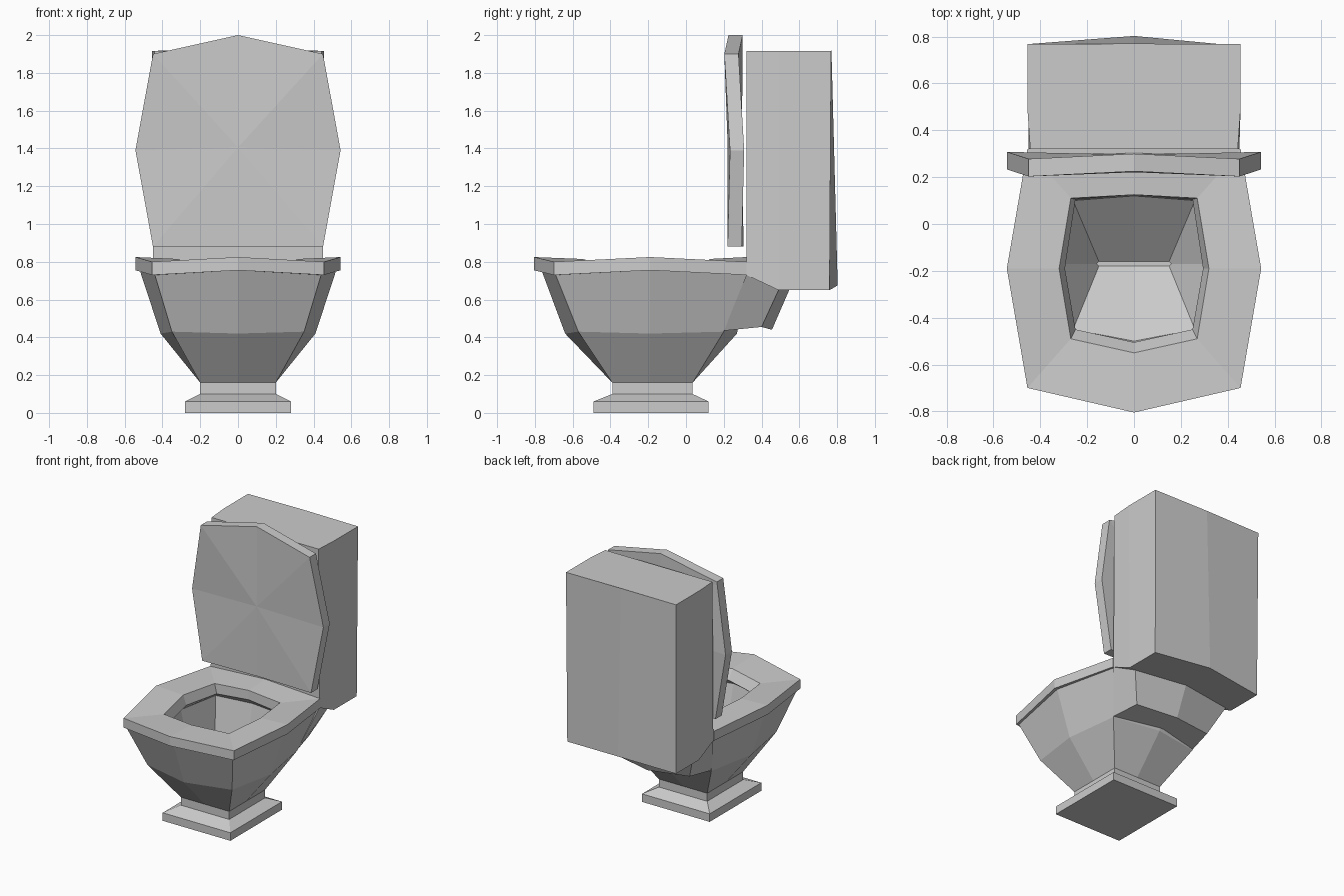
import bpy
import bmesh

cube = bpy.data.objects.get("Cube")
if cube:
    bpy.data.objects.remove(cube)

# Single ceramic colour
ceramic = bpy.data.materials.new("grey_ceramic")
ceramic.use_nodes = True
GREY = (0.6, 0.6, 0.6, 1)
ceramic.diffuse_color = GREY
ceramic.node_tree.nodes["Principled BSDF"].inputs["Base Color"].default_value = GREY


def loft(name, rings, cap_start=True, cap_end=True):
    """Skin a stack of equal-length point rings into a flat-shaded part."""
    bm = bmesh.new()
    loops = [[bm.verts.new(p) for p in ring] for ring in rings]
    for low, high in zip(loops, loops[1:]):
        for i in range(len(low)):
            j = (i + 1) % len(low)
            bm.faces.new((low[i], low[j], high[j], high[i]))
    if cap_start:
        bm.faces.new(loops[0])
    if cap_end:
        bm.faces.new(loops[-1])
    bmesh.ops.recalc_face_normals(bm, faces=bm.faces)
    mesh = bpy.data.meshes.new(name)
    bm.to_mesh(mesh)
    bm.free()
    mesh.materials.append(ceramic)
    obj = bpy.data.objects.new(name, mesh)
    bpy.context.collection.objects.link(obj)
    return obj


def box_ring(x, front, back, z):
    return [(-x, front, z), (x, front, z), (x, back, z), (-x, back, z)]


def bulged_ring(x, x_mid, front, front_mid, back, back_mid, z, z_mid, y_mid=-0.19):
    """Four corners with a pushed-out point between each pair."""
    return [(-x, front, z), (0, front_mid, z_mid), (x, front, z), (x_mid, y_mid, z_mid),
            (x, back, z), (0, back_mid, z_mid), (-x, back, z), (-x_mid, y_mid, z_mid)]


# Stepped foot
loft("foot", [
    box_ring(0.28, -0.49, 0.12, 0),
    box_ring(0.28, -0.49, 0.12, 0.06),
    box_ring(0.2, -0.39, 0.035, 0.1),
    box_ring(0.2, -0.39, 0.035, 0.16),
])

# Bowl: outside, overhanging rim, then down the hollow inside
loft("bowl", [
    bulged_ring(0.2, 0.2, -0.39, -0.39, 0.035, 0.035, 0.16, 0.16),
    bulged_ring(0.35, 0.41, -0.57, -0.64, 0.2, 0.27, 0.43, 0.42),
    bulged_ring(0.44, 0.52, -0.69, -0.765, 0.32, 0.32, 0.73, 0.755),
    bulged_ring(0.455, 0.543, -0.7, -0.805, 0.32, 0.32, 0.73, 0.755),
    bulged_ring(0.455, 0.543, -0.7, -0.805, 0.32, 0.32, 0.8, 0.825),
    bulged_ring(0.27, 0.32, -0.49, -0.55, 0.11, 0.125, 0.8, 0.815),
    bulged_ring(0.25, 0.295, -0.45, -0.505, 0.105, 0.125, 0.73, 0.745),
    bulged_ring(0.29, 0.34, -0.5, -0.56, 0.15, 0.17, 0.69, 0.7),
    bulged_ring(0.26, 0.3, -0.45, -0.5, 0.1, 0.12, 0.45, 0.45, -0.17),
    bulged_ring(0.15, 0.16, -0.18, -0.18, -0.16, -0.16, 0.22, 0.22, -0.17),
])

# Neck joining the bowl to the tank
loft("neck", [
    [(-0.35, 0.2, 0.435), (0.35, 0.2, 0.435), (0.31, 0.4, 0.455), (0, 0.455, 0.44), (-0.31, 0.4, 0.455)],
    [(-0.45, 0.32, 0.73), (0.45, 0.32, 0.73), (0.4, 0.49, 0.65), (0, 0.555, 0.67), (-0.4, 0.49, 0.65)],
])


# Tank with a raised front lower edge and a bulging back
def tank_ring(x_front, x_back, back, back_mid, z_front, z_bend, z_mid):
    return [(-x_front, 0.32, z_front), (x_front, 0.32, z_front), (x_back, 0.49, z_bend),
            (x_back, back, z_bend), (0, back_mid, z_mid), (-x_back, back, z_bend),
            (-x_back, 0.49, z_bend)]


loft("tank", [
    tank_ring(0.45, 0.45, 0.76, 0.803, 0.73, 0.65, 0.675),
    tank_ring(0.443, 0.455, 0.768, 0.77, 1.915, 1.917, 1.92),
])


# Raised lid: same outline as the rim, stood upright
def lid_ring(shift):
    side = [(0.45, 0.22, 0.88), (0.543, 0.233, 1.39), (0.45, 0.203, 1.9)]
    points = [(0, 0.23, 0.88)] + side + [(0, 0.225, 2.0)]
    points += [(-x, y, z) for x, y, z in reversed(side)]
    return [(x, y + shift, z) for x, y, z in points]


lid = loft("lid", [lid_ring(0), lid_ring(0.075)])

# Fan the lid's broad faces evenly so they stay flat
bm = bmesh.new()
bm.from_mesh(lid.data)
bmesh.ops.poke(bm, faces=[f for f in bm.faces if len(f.verts) == 8])
bm.to_mesh(lid.data)
bm.free()
